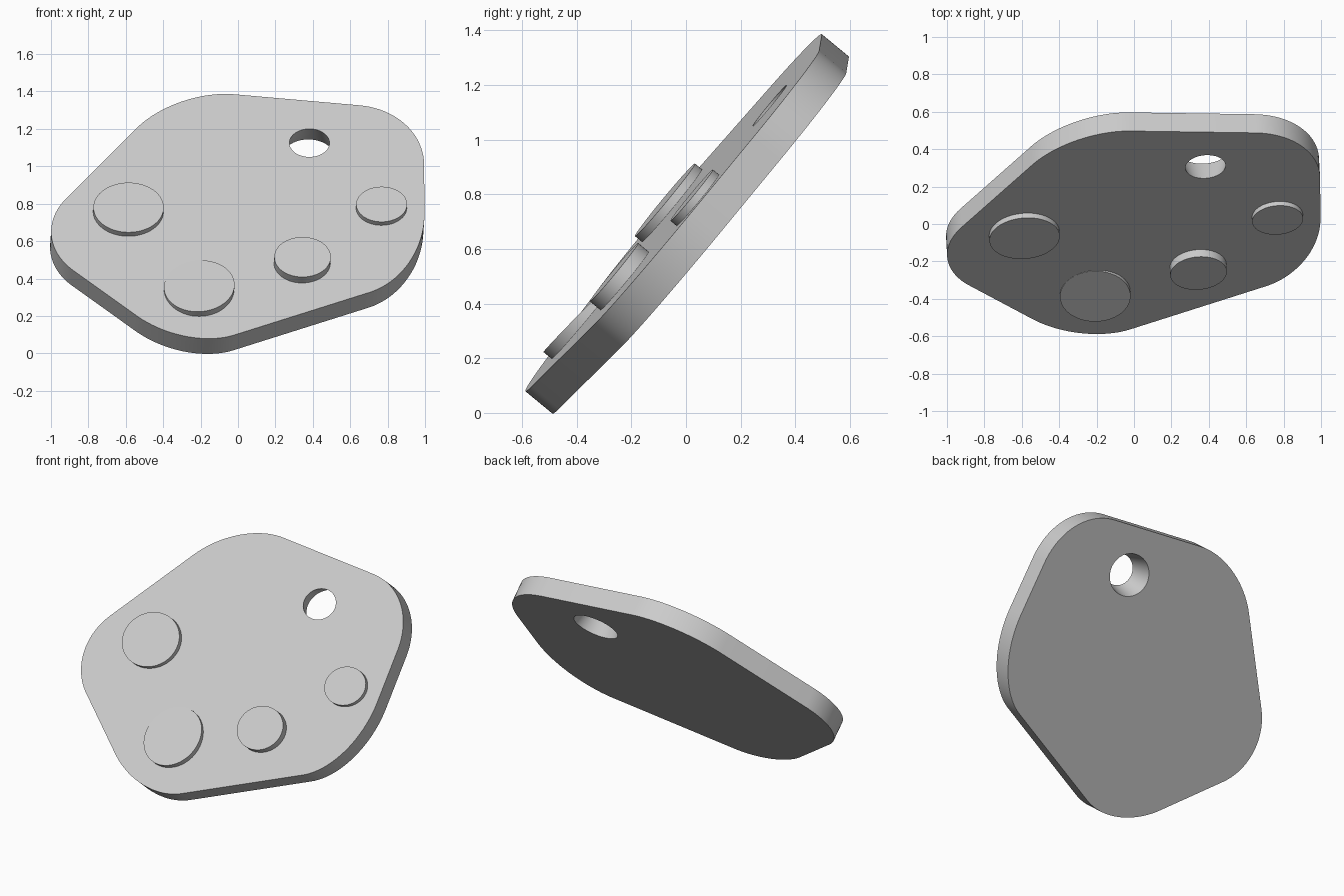
import bpy, bmesh, math
from mathutils import Vector

if "Cube" in bpy.data.objects:
    bpy.data.objects.remove(bpy.data.objects["Cube"])

# The plate leans back; its front face is the plane y = A + B*z + C*x
A, B, C = -0.643, 0.824, 0.058
N = Vector((C, -1, B)).normalized()
THICK = 0.129


def on_face(x, z, h=0.0):
    """Front-view position on the face, lifted by h along the face normal."""
    return Vector((x, A + B * z + C * x, z)) + N * h


def loft(name, back, front):
    """Solid between two matching rings."""
    bm = bmesh.new()
    b = [bm.verts.new(p) for p in back]
    f = [bm.verts.new(p) for p in front]
    n = len(b)
    bm.faces.new(f)
    bm.faces.new(b[::-1])
    for i in range(n):
        j = (i + 1) % n
        bm.faces.new((b[i], b[j], f[j], f[i]))
    bmesh.ops.recalc_face_normals(bm, faces=bm.faces)
    me = bpy.data.meshes.new(name)
    bm.to_mesh(me)
    bm.free()
    ob = bpy.data.objects.new(name, me)
    bpy.context.collection.objects.link(ob)
    return ob


def activate(ob):
    bpy.ops.object.select_all(action='DESELECT')
    ob.select_set(True)
    bpy.context.view_layer.objects.active = ob


def smooth(ob):
    activate(ob)
    bpy.ops.object.shade_smooth_by_angle(angle=math.radians(30))


def ellipse(cx, cz, rx, rz, h, tilt=(0, 0), n=64):
    ring = []
    for i in range(n):
        c, s = math.cos(math.tau * i / n), math.sin(math.tau * i / n)
        ring.append(on_face(cx + rx * c, cz + rz * s, h + tilt[0] * c + tilt[1] * s))
    return ring


def corner(p, v, q, w=0.76, n=20):
    """Rounded corner: conic from p to q pulled towards v."""
    p, v, q = Vector(p), Vector(v), Vector(q)
    for i in range(n + 1):
        t = i / n
        a, b, c = (1 - t) ** 2, 2 * w * t * (1 - t), t * t
        yield (a * p + b * v + c * q) / (a + b + c)


# Plate: five-cornered outline as (tangent, corner, tangent) in front view
corners = [
    ((-0.89, 0.45), (-1.12, 0.626), (-0.922, 0.824)),
    ((-0.543, 1.203), (-0.334, 1.412), (-0.02, 1.385)),
    ((0.65, 1.326), (0.992, 1.296), (0.995, 1.01)),
    ((0.997, 0.743), (0.997, 0.417), (0.703, 0.326)),
    ((-0.02, 0.098), (-0.291, 0.013), (-0.553, 0.209)),
]
outline = [p for c in corners for p in corner(*c)]
plate = loft("plate",
             [on_face(p.x, p.y, -THICK) for p in outline],
             [on_face(p.x, p.y) for p in outline])

# Hole that widens towards the back
hx, hz, rx, rz = 0.382, 1.125, 0.107, 0.075
over = 0.02


def hole_ring(h):
    k = 1 - 0.34 * h / THICK
    return ellipse(hx, hz, rx * k, rz * k, h)


cutter = loft("hole_cutter", hole_ring(-THICK - over), hole_ring(over))
cutter.hide_render = True
mod = plate.modifiers.new("hole", 'BOOLEAN')
mod.operation = 'DIFFERENCE'
mod.solver = 'EXACT'
mod.object = cutter
activate(plate)
bpy.ops.object.modifier_apply(modifier="hole")
bpy.data.objects.remove(cutter)
smooth(plate)

# Raised discs: name, x, z, half width, half height, lift, tilt
discs = [
    ("disc_left", -0.585, 0.780, 0.188, 0.133, 0.033, (0, 0)),
    ("disc_bottom", -0.207, 0.360, 0.188, 0.148, 0.022, (0.012, -0.017)),
    ("disc_middle", 0.345, 0.515, 0.151, 0.107, 0.050, (0, 0)),
    ("disc_right", 0.768, 0.797, 0.136, 0.094, 0.029, (0, 0)),
]
for name, x, z, rx_, rz_, lift, tilt in discs:
    # centre is read at the top surface, so compensate for the lift
    cx, cz = x - N.x * lift, z - N.z * lift
    smooth(loft(name, ellipse(cx, cz, rx_, rz_, -0.01),
                ellipse(cx, cz, rx_, rz_, lift, tilt)))
